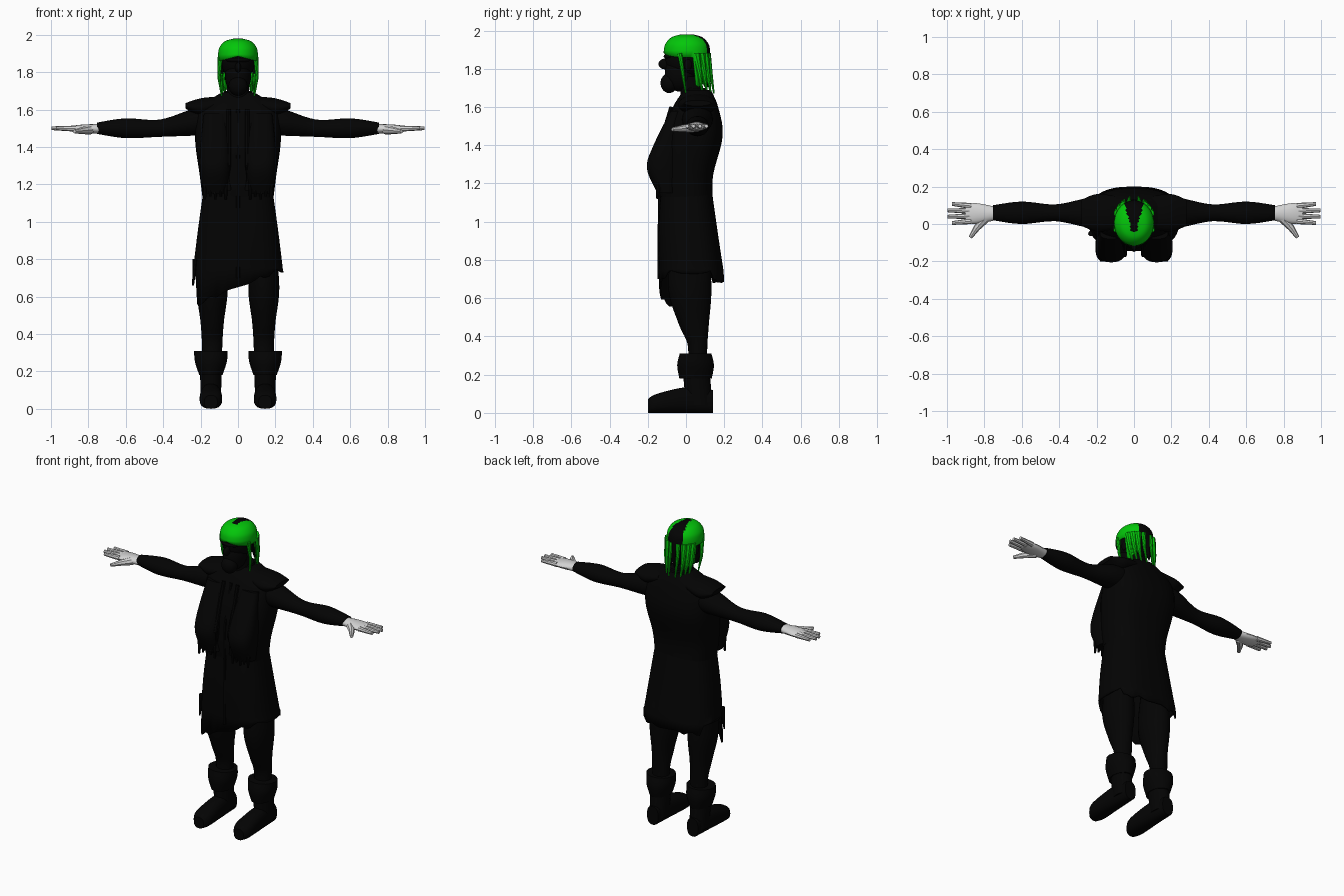
import bpy, bmesh, math
from mathutils import Vector, Matrix

if "Cube" in bpy.data.objects:
    bpy.data.objects.remove(bpy.data.objects["Cube"])


def material(name, red, green, blue):
    mat = bpy.data.materials.new(name)
    mat.use_nodes = True
    mat.diffuse_color = (red, green, blue, 1)
    shader = next(node for node in mat.node_tree.nodes if node.type == "BSDF_PRINCIPLED")
    shader.inputs["Base Color"].default_value = mat.diffuse_color
    return mat


BLACK = material("black cloth", .001, .001, .001)
GREEN = material("bright green", .001, .57, .003)
GREY = material("pale grey", .65, .65, .65)
parts = []


def finish(name, bm, mat):
    """Turn a bmesh into a scene object with one material."""
    bmesh.ops.recalc_face_normals(bm, faces=bm.faces)
    mesh = bpy.data.meshes.new(name)
    bm.to_mesh(mesh)
    bm.free()
    mesh.materials.append(mat)
    part = bpy.data.objects.new(name, mesh)
    bpy.context.collection.objects.link(part)
    parts.append(part)
    return part


def skin(name, rings, mat, open_start=False):
    """Bridge a list of point rings and cap the ends."""
    bm = bmesh.new()
    loops = [[bm.verts.new(point) for point in ring] for ring in rings]
    for lower, upper in zip(loops, loops[1:]):
        for i in range(len(lower)):
            bm.faces.new((lower[i - 1], lower[i], upper[i], upper[i - 1]))
    if not open_start:
        bm.faces.new(loops[0])
    bm.faces.new(loops[-1])
    return finish(name, bm, mat)


def smooth_sections(sections, steps=5):
    """Fill in a smooth run of sections between the given few."""
    keys = [Vector(section) for section in sections]
    keys = [keys[0]] + keys + [keys[-1]]
    for before, start, end, after in zip(keys, keys[1:], keys[2:], keys[3:]):
        for step in range(steps):
            t = step / steps
            ease = t * t * (3 - 2 * t)
            leave = (end - before) * t * (1 - t) ** 2 / 2
            arrive = (after - start) * t * t * (1 - t) / 2
            yield start.lerp(end, ease) + leave - arrive
    yield keys[-1]


def loft(name, sections, axis="z", centre=(0, 0), mat=BLACK, side=1, count=32,
         power=1, hem=None):
    """Each section gives position, two radii and a shift of the second axis."""
    rings = []
    for position, radius_u, radius_v, shift in smooth_sections(sections):
        ring = []
        for i in range(count):
            angle = math.tau * i / count
            c, s = math.cos(angle), math.sin(angle)
            u = centre[0] + radius_u * math.copysign(abs(c) ** power, c)
            v = centre[1] + radius_v * math.copysign(abs(s) ** power, s) + shift
            x, y, z = {"x": (position, u, v), "y": (u, position, v),
                       "z": (u, v, position)}[axis]
            if hem and not rings:
                z = hem(x, y)
            ring.append((x * side, y, z))
        rings.append(ring)
    return skin(name, rings, mat, open_start=hem is not None)


def tube(name, points, start, end, mat=BLACK, side=1, count=8):
    """Tube along a few points, tapering from one radius to another."""
    path = [Vector((x * side, y, z)) for x, y, z in points]
    last = len(path) - 1
    rings = []
    for i, point in enumerate(path):
        along = path[min(i + 1, last)] - path[max(i - 1, 0)]
        turn = along.to_track_quat("Z", "Y")
        radius = start + (end - start) * i / last
        rings.append([point + turn @ Vector((radius * math.cos(math.tau * k / count),
                                             radius * math.sin(math.tau * k / count), 0))
                      for k in range(count)])
    return skin(name, rings, mat)


def ellipsoid(name, centre, radii, mat=BLACK, side=1):
    x, y, z = centre
    place = Matrix.Translation((x * side, y, z)) @ Matrix.Diagonal((*radii, 1))
    bm = bmesh.new()
    bmesh.ops.create_uvsphere(bm, u_segments=24, v_segments=16, radius=1, matrix=place)
    return finish(name, bm, mat)


def thicken(part, thickness):
    part.modifiers.new("thickness", "SOLIDIFY").thickness = thickness


# Tunic skirt with a slanted, ragged hem
def tunic_hem(x, y):
    ragged = math.sin(x * 70) / 90
    if y < -.06:
        return .65 + .4 * x + ragged
    return (.69 if y > .14 else .74) + ragged


skirt = loft("tunic_skirt", [(.72, .243, .17, .03), (.95, .215, .155, .01),
                             (1.2, .18, .13, 0)], count=48, power=.75, hem=tunic_hem)
thicken(skirt, .01)
tube("tunic_corner_strip", [(-.23, -.05, .8), (-.24, -.055, .66)], .015, .005)

# Vest body, collar and neck
loft("vest_body", [(1.13, .19, .138, 0), (1.25, .205, .143, 0), (1.45, .23, .157, .035),
                   (1.6, .21, .118, .05), (1.69, .09, .07, .06)], power=.75)
loft("collar", [(1.62, .11, .09, 0), (1.7, .07, .06, 0)], centre=(0, .05))
loft("neck", [(1.6, .06, .06, .04), (1.76, .06, .06, .02)])
tube("front_seam", [(0, -.14, .7), (0, -.135, 1.35), (0, -.07, 1.6)], .01, .01)

# Head and face
ellipsoid("skull", (0, 0, 1.86), (.09, .11, .11))
ellipsoid("jaw", (0, -.03, 1.78), (.07, .08, .1))
ellipsoid("beard", (0, -.088, 1.725), (.05, .045, .052))
ellipsoid("nose", (0, -.11, 1.825), (.016, .034, .028))
ellipsoid("brow", (0, -.085, 1.865), (.065, .032, .015))


# Hair cap: green, with a dark parting that widens down the back
def hair_hem(x, y):
    if y > .045:
        return 1.73 + math.sin(x * 120) / 40
    return 1.86 + max(.025 - abs(x) / 4, 0)


hair = loft("hair_cap", [(1.89, .107, .122, 0), (1.93, .1, .113, 0), (1.965, .07, .08, 0),
                         (1.98, .02, .03, 0)], centre=(0, .005), mat=GREEN,
            count=48, hem=hair_hem)
hair.data.materials.append(BLACK)
for face in hair.data.polygons:
    x, y, z = face.center
    if y > -.04 and abs(x) < .02 + .3 * max(y, 0):
        face.material_index = 1
thicken(hair, .006)


def build_arm(label, side):
    # Sleeve and shoulder flap
    loft(f"{label}_sleeve", [(.15, .08, .075, .04), (.25, .078, .07, .03),
                             (.42, .045, .046, 0), (.6, .06, .053, 0),
                             (.755, .04, .03, 0)], "x", (.06, 1.5), side=side, count=20)
    loft(f"{label}_shoulder_flap", [(.1, .09, .04, .03), (.2, .1, .05, .01),
                                    (.28, .07, .015, .02)], "x", (.06, 1.6), side=side)

    # Palm, four fanned fingers and a thumb
    middle = .056
    loft(f"{label}_palm", [(.74, .036, .026, 0), (.84, .055, .022, 0), (.9, .05, .013, 0)],
         "x", (middle, 1.497), GREY, side, count=16)
    for finger in range(4):
        fan = finger - 1.5
        root = (.87, middle + .027 * fan, 1.498)
        tip = (1 - .012 * fan * fan, middle + .034 * fan, 1.5)
        tube(f"{label}_finger_{finger}", [root, tip], .016, .01, GREY, side)
    tube(f"{label}_thumb", [(.79, .035, 1.492), (.84, -.02, 1.487), (.875, -.072, 1.483)],
         .026, .01, GREY, side)


def build_vest_front(label, side):
    # Bulging drape, edge trim and a row of fringe strips
    loft(f"{label}_vest_drape", [(1.15, .065, .05, 0), (1.28, .082, .085, -.02),
                                 (1.4, .08, .07, 0), (1.58, .06, .03, .05)],
         centre=(.122, -.1), side=side, power=.8)
    tube(f"{label}_vest_edge", [(.05, -.14, 1.17), (.05, -.165, 1.3), (.05, -.075, 1.6)],
         .014, .012, side=side)
    for strip in range(5):
        x = .065 + .028 * strip
        drop = .015 * (strip % 2)
        tube(f"{label}_fringe_{strip}", [(x, -.14, 1.24), (x, -.15, 1.12 + drop)],
             .017, .006, side=side)


def build_leg(label, side):
    # Trouser leg
    loft(f"{label}_leg", [(.25, .052, .05, .06), (.36, .055, .052, .06),
                          (.47, .063, .08, .04), (.65, .083, .113, .02),
                          (.9, .06, .1, .02)], centre=(.138, 0), side=side, count=20)
    # Boot foot resting on the ground, shaft and turned cuff
    ankle = (.145, .05)
    foot = [(y, width, height, height) for y, width, height in
            ((-.2, .035, .036), (-.15, .06, .05), (0, .053, .067), (.14, .04, .06))]
    loft(f"{label}_boot_foot", foot, "y", (ankle[0], 0), side=side, count=20, power=.8)
    loft(f"{label}_boot_shaft", [(.04, .053, .07, .02), (.25, .06, .07, 0)],
         centre=ankle, side=side, count=20)
    loft(f"{label}_boot_cuff", [(.18, .062, .085, 0), (.25, .085, .096, 0),
                                (.31, .09, .083, 0)], centre=ankle, side=side, count=16)


def build_locks(label, side):
    # Hanging locks of hair: a thin one at the temple, broad ones round to the back
    for lock, degrees in enumerate((-15, 28, 42, 56, 75)):
        angle = math.radians(degrees)
        x, y = .1 * math.cos(angle), .12 * math.sin(angle)
        width = .014 if lock in (0, 4) else .021
        tube(f"{label}_hair_lock_{lock}",
             [(x, y, 1.88), (x * 1.05, y + .015, 1.77), (x * .9, y + .03, 1.67)],
             width, .004, GREEN, side)
    ellipsoid(f"{label}_ear", (.085, .01, 1.82), (.012, .02, .03), side=side)


for label, side in (("left", 1), ("right", -1)):
    build_arm(label, side)
    build_vest_front(label, side)
    build_leg(label, side)
    build_locks(label, side)

# Smooth shading with sharp edges kept
bpy.ops.object.select_all(action="DESELECT")
for part in parts:
    part.select_set(True)
bpy.context.view_layer.objects.active = parts[0]
bpy.ops.object.shade_smooth_by_angle(angle=math.radians(40))
